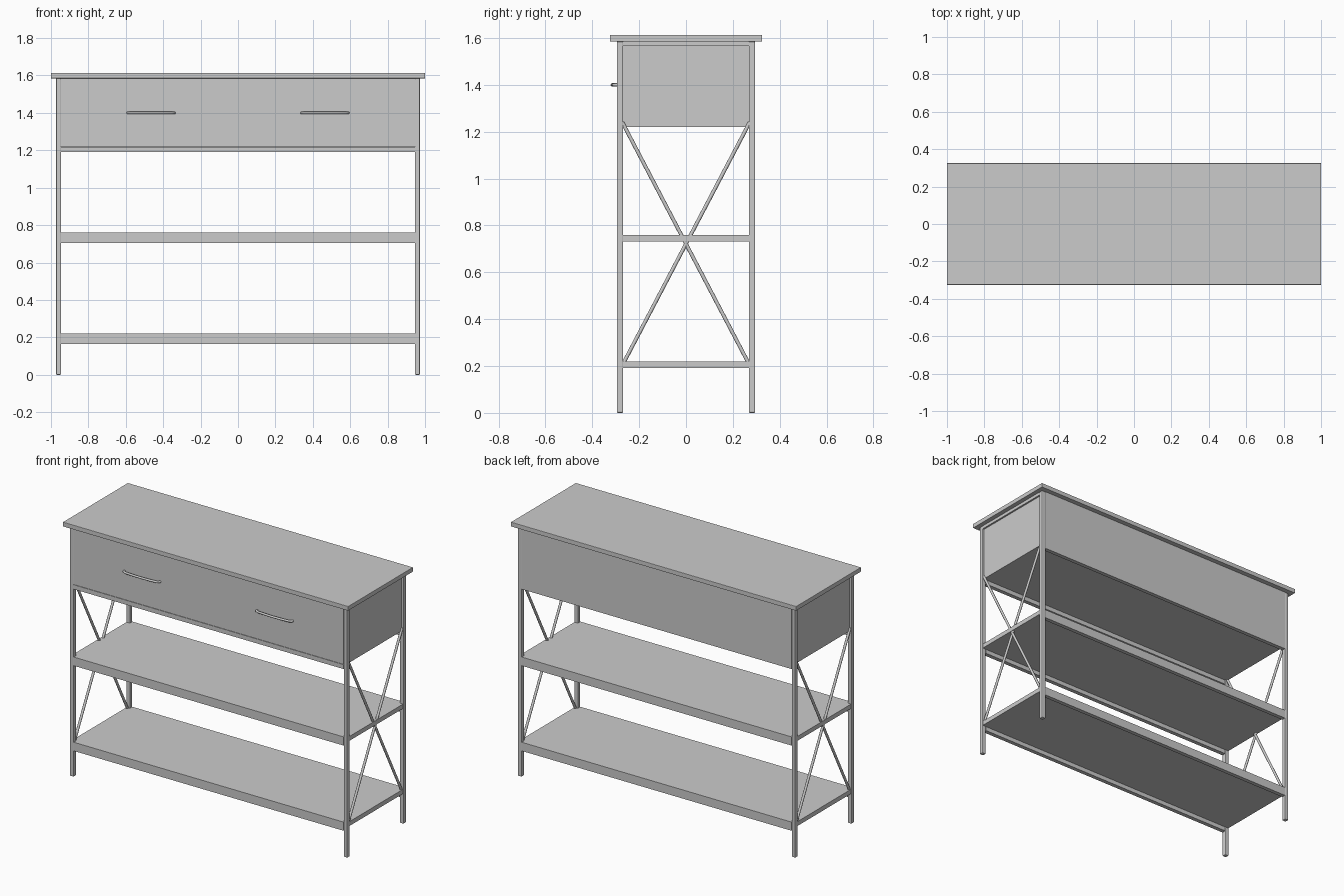
import bpy
from mathutils import Vector

if "Cube" in bpy.data.objects:
    bpy.data.objects.remove(bpy.data.objects["Cube"])


def box(name, x, y, z, bevel=0.0):
    """Box from (min, max) ranges on each axis, optionally bevelled."""
    r = (x, y, z)
    bpy.ops.mesh.primitive_cube_add(size=1, location=[(a + b) / 2 for a, b in r])
    ob = bpy.context.object
    ob.name = name
    ob.scale = [b - a for a, b in r]
    bpy.ops.object.transform_apply(location=False, rotation=False, scale=True)
    if bevel:
        m = ob.modifiers.new("bevel", 'BEVEL')
        m.width, m.segments = bevel, 2
    return ob


def rod(name, p, q, radius):
    """Round bar between two points."""
    p, q = Vector(p), Vector(q)
    d = q - p
    bpy.ops.mesh.primitive_cylinder_add(vertices=12, radius=radius, depth=d.length,
                                        location=(p + q) / 2)
    ob = bpy.context.object
    ob.name = name
    ob.rotation_euler = d.to_track_quat('Z', 'Y').to_euler()
    bpy.ops.object.shade_smooth_by_angle()


def span(s, a, b):
    """Range from a to b, mirrored when s is -1."""
    return tuple(sorted((s * a, s * b)))


XI, XO = 0.946, 0.973   # inner and outer leg faces
YI, YO = 0.268, 0.295

# Table top
box("table_top", (-1, 1), (-0.325, 0.325), (1.585, 1.613), 0.002)

# Legs
for sx in (-1, 1):
    for sy in (-1, 1):
        box("leg", span(sx, XI, XO), span(sy, YI, YO), (0, 1.585), 0.005)

# Shelves with deep long rails and shallow end rails
for label, top in (("lower", 0.22), ("middle", 0.76)):
    box(label + "_shelf", (-XI, XI), (-YI, YI), (top - 0.028, top))
    for s in (-1, 1):
        box(label + "_long_rail", (-XI, XI), span(s, YI, YO - 0.001), (top - 0.055, top))
        box(label + "_end_rail", span(s, XI, XO - 0.003), (-YI, YI), (top - 0.028, top))

# Drawer case, its lower rails and end top rails
box("drawer_case", (-XI, XI), (-YI, YI), (1.22, 1.585))
for s in (-1, 1):
    box("case_long_rail", (-XI, XI), span(s, YI, YO - 0.001), (1.19, 1.218))
    box("case_end_panel", span(s, XI, 0.96), (-YI, YI), (1.22, 1.565))
    box("case_end_top_rail", span(s, XI, XO - 0.002), (-YI, YI), (1.565, 1.585))
box("back_panel", (-XI, XI), (YI, YO - 0.001), (1.218, 1.585))

# Two drawer fronts with bowed handles
for s in (-1, 1):
    box("drawer_front", span(s, 0.0005, XI), (-YO + 0.001, -YI), (1.22, 1.585))
    cu = bpy.data.curves.new("drawer_handle", 'CURVE')
    cu.dimensions = '3D'
    cu.bevel_depth = 0.007
    cu.bevel_resolution = 2
    cu.use_fill_caps = True
    sp = cu.splines.new('POLY')
    path = [(-0.125, -0.292), (-0.123, -0.303), (-0.11, -0.309), (-0.06, -0.313),
            (0, -0.315), (0.06, -0.313), (0.11, -0.309), (0.123, -0.303), (0.125, -0.292)]
    sp.points.add(len(path) - 1)
    for pt, (x, y) in zip(sp.points, path):
        pt.co = (s * 0.465 + x, y, 1.4, 1)
    bpy.context.collection.objects.link(bpy.data.objects.new("drawer_handle", cu))

# Crossed end braces
for sx in (-1, 1):
    for sy in (-1, 1):
        rod("cross_brace", (sx * 0.96, sy * 0.272, 1.24), (sx * 0.96, -sy * 0.268, 0.21), 0.008)
